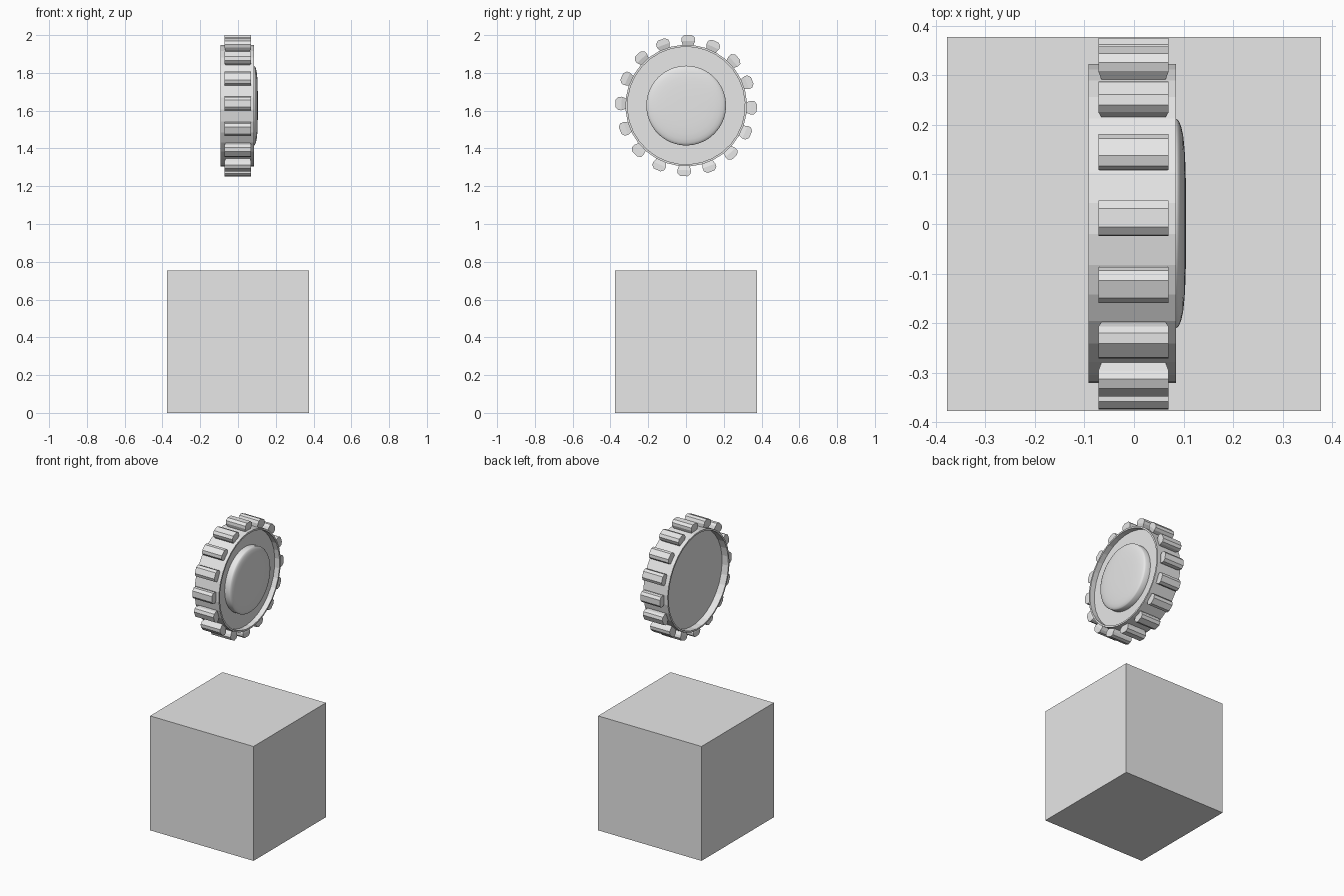
import bpy
import bmesh
from math import cos, sin, pi, radians
from mathutils import Matrix, Vector

old = bpy.data.objects.get("Cube")
if old:
    bpy.data.objects.remove(old, do_unlink=True)

CENTRE = Vector((0, 0.001, 1.627))
SIDES = 32
TEETH = 16
TURN = radians(-1.8)

grey = bpy.data.materials.new("light_grey")
grey.use_nodes = True
grey.diffuse_color = (0.8, 0.8, 0.8, 1)
grey.node_tree.nodes["Principled BSDF"].inputs["Base Color"].default_value = (0.8, 0.8, 0.8, 1)


def finish(name, bm):
    bmesh.ops.recalc_face_normals(bm, faces=bm.faces)
    mesh = bpy.data.meshes.new(name)
    bm.to_mesh(mesh)
    bm.free()
    mesh.materials.append(grey)
    obj = bpy.data.objects.new(name, mesh)
    bpy.context.collection.objects.link(obj)
    return obj


def lathe(name, profile, sides, start):
    """Turn (x, radius) points round the x axis; ends close with flat caps."""
    bm = bmesh.new()
    rings = []
    for x, r in profile:
        rings.append([bm.verts.new(CENTRE + Vector((x, r * cos(a), r * sin(a))))
                      for a in (start + 2 * pi * i / sides for i in range(sides))])
    for a, b in zip(rings, rings[1:]):
        for i in range(sides):
            j = (i + 1) % sides
            bm.faces.new((a[i], a[j], b[j], b[i]))
    bm.faces.new(rings[0])
    bm.faces.new(rings[-1])
    return finish(name, bm)


# Base block
bm = bmesh.new()
bmesh.ops.create_cube(bm, size=0.754)
bmesh.ops.translate(bm, verts=bm.verts, vec=(0, 0, 0.377))
finish("base_block", bm)

# Wheel with a thin lip and a recess on both sides
lathe("wheel", [(-0.046, 0.311), (-0.092, 0.311), (-0.092, 0.322), (0.085, 0.322),
                (0.085, 0.311), (0.05, 0.311)], SIDES, TURN + pi / SIDES)

# Rounded hub button
dome = lathe("hub_button", [(0.048, 0.211), (0.085, 0.211), (0.09, 0.207), (0.095, 0.196),
                            (0.099, 0.178), (0.102, 0.15), (0.104, 0.11), (0.105, 0.05)],
             64, 0)
bpy.ops.object.select_all(action="DESELECT")
dome.select_set(True)
bpy.context.view_layer.objects.active = dome
bpy.ops.object.shade_smooth_by_angle(angle=radians(40))

# Teeth: narrow foot, wide middle, chamfered top; (radius, half length, half width)
sections = [(0.315, 0.063, 0.026), (0.342, 0.071, 0.036),
            (0.36, 0.071, 0.035), (0.374, 0.071, 0.019)]
bm = bmesh.new()
for k in range(TEETH):
    spin = Matrix.Rotation(TURN + 2 * pi * k / TEETH, 3, "X")
    loops = [[bm.verts.new(CENTRE + spin @ Vector((sx * l - 0.001, r, sy * w)))
              for sx, sy in ((-1, -1), (1, -1), (1, 1), (-1, 1))]
             for r, l, w in sections]
    for a, b in zip(loops, loops[1:]):
        for i in range(4):
            j = (i + 1) % 4
            bm.faces.new((a[i], a[j], b[j], b[i]))
    bm.faces.new(loops[0])
    bm.faces.new(loops[-1])
finish("wheel_teeth", bm)
